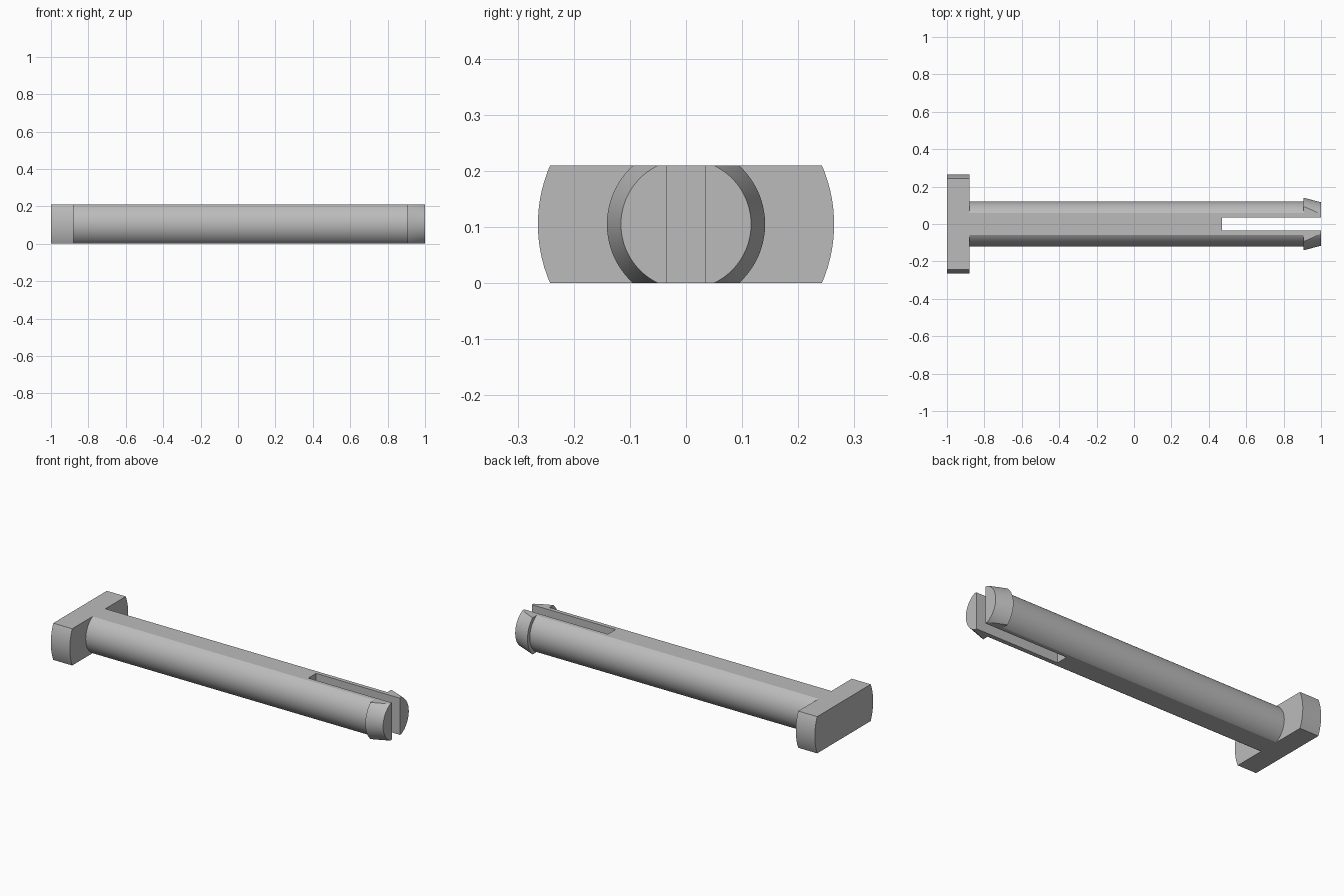
import bpy
import bmesh
import math
from mathutils import Matrix

old = bpy.data.objects.get("Cube")
if old:
    bpy.data.objects.remove(old, do_unlink=True)

HEIGHT = 0.21
AXIS_Z = HEIGHT / 2
SEGMENTS = 96

grey = bpy.data.materials.new("light_grey")
grey.use_nodes = True
grey.diffuse_color = (0.5, 0.5, 0.5, 1)
grey.node_tree.nodes["Principled BSDF"].inputs["Base Color"].default_value = (0.5, 0.5, 0.5, 1)


def add_object(name, bm):
    mesh = bpy.data.meshes.new(name)
    bmesh.ops.recalc_face_normals(bm, faces=bm.faces)
    bm.to_mesh(mesh)
    bm.free()
    mesh.materials.append(grey)
    obj = bpy.data.objects.new(name, mesh)
    bpy.context.collection.objects.link(obj)
    return obj


def turned(name, profile):
    """Revolve (x, radius) points about the pin axis and cap both ends."""
    bm = bmesh.new()
    rings = []
    for x, r in profile:
        angles = [2 * math.pi * (i + 0.5) / SEGMENTS for i in range(SEGMENTS)]
        rings.append([bm.verts.new((x, r * math.cos(a), AXIS_Z + r * math.sin(a))) for a in angles])
    for a, b in zip(rings, rings[1:]):
        for i in range(SEGMENTS):
            j = (i + 1) % SEGMENTS
            bm.faces.new((a[i], a[j], b[j], b[i]))
    bm.faces.new(rings[0])
    bm.faces.new(rings[-1])
    return add_object(name, bm)


def box(name, low, high):
    bm = bmesh.new()
    size = [h - l for l, h in zip(low, high)]
    centre = [(h + l) / 2 for l, h in zip(low, high)]
    bmesh.ops.create_cube(bm, size=1, matrix=Matrix.Translation(centre) @ Matrix.Diagonal((*size, 1)))
    obj = add_object(name, bm)
    obj.hide_render = True
    return obj


def apply_boolean(obj, cutter, operation):
    mod = obj.modifiers.new(operation.lower(), "BOOLEAN")
    mod.object = cutter
    mod.operation = operation
    mod.solver = "EXACT"
    bpy.context.view_layer.objects.active = obj
    bpy.ops.object.modifier_apply(modifier=mod.name)
    bpy.data.objects.remove(cutter, do_unlink=True)


# Wide head, round shaft and tapered barb turned as one body
pin = turned("split_pin", [
    (-1, 0.264), (-0.88, 0.264), (-0.88, 0.12),
    (0.905, 0.12), (0.905, 0.141), (1, 0.116),
])

# Flat top and bottom across the whole pin
apply_boolean(pin, box("flat_slab", (-2, -1, 0), (2, 1, HEIGHT)), "INTERSECT")

# Slot that splits the barbed end into two prongs
apply_boolean(pin, box("slot_cutter", (0.47, -0.035, -1), (2, 0.035, 1)), "DIFFERENCE")

# Smooth round walls with crisp edges
bpy.ops.object.select_all(action="DESELECT")
pin.select_set(True)
bpy.context.view_layer.objects.active = pin
bpy.ops.object.shade_smooth_by_angle(angle=math.radians(20))
